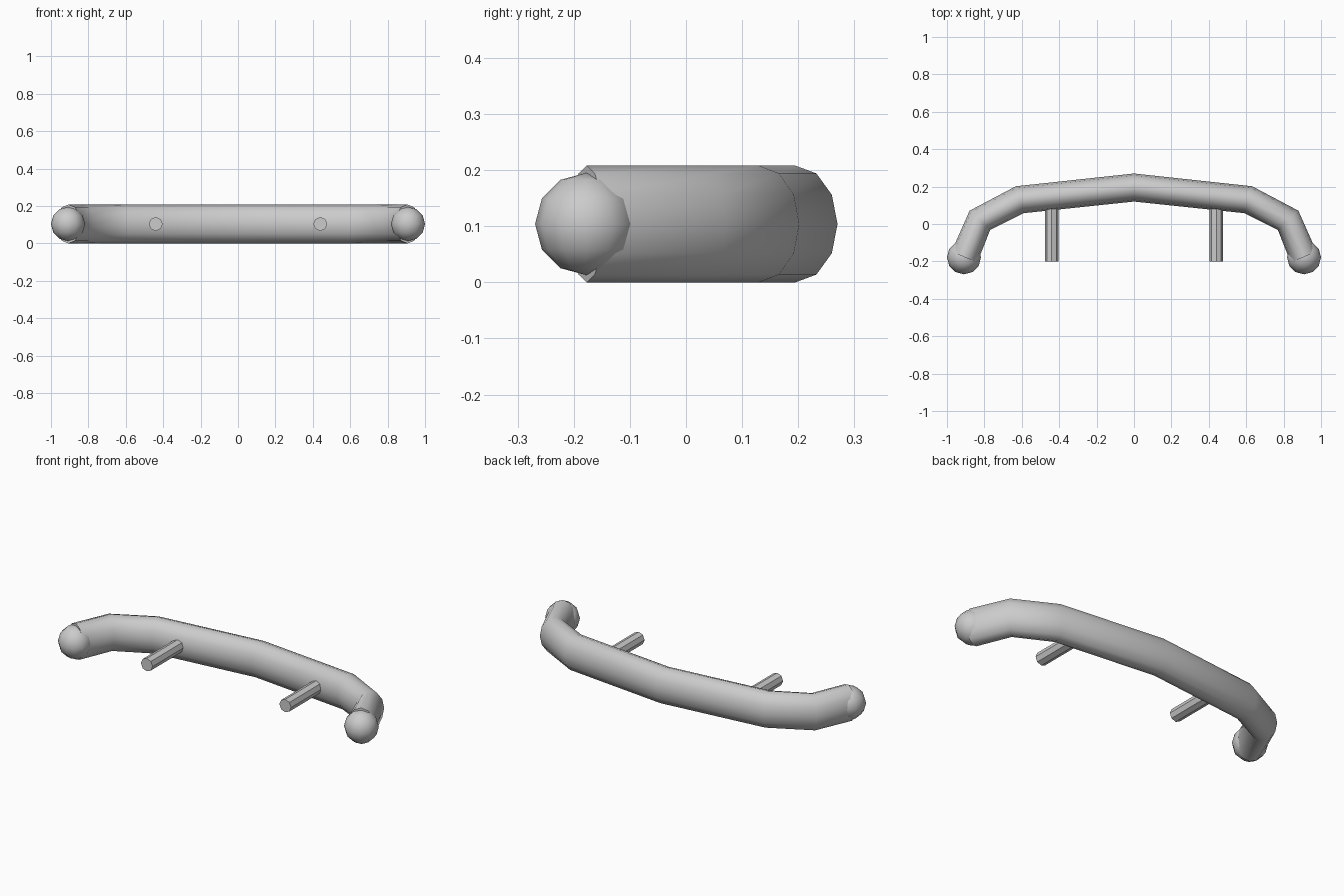
import bpy, bmesh, math
from mathutils import Vector, Matrix

if "Cube" in bpy.data.objects:
    bpy.data.objects.remove(bpy.data.objects["Cube"])

grey = bpy.data.materials.new("plain grey")
grey.diffuse_color = (0.6, 0.6, 0.6, 1)
grey.use_nodes = True
grey.node_tree.nodes["Principled BSDF"].inputs["Base Color"].default_value = grey.diffuse_color

Z = 0.104            # centre height of the bar
SIDES = 12


def finish(bm, name):
    bmesh.ops.recalc_face_normals(bm, faces=bm.faces)
    me = bpy.data.meshes.new(name)
    bm.to_mesh(me)
    bm.free()
    me.materials.append(grey)
    ob = bpy.data.objects.new(name, me)
    bpy.context.collection.objects.link(ob)
    return ob


# Bent bar: an oval section swept along a mirrored path
half = [(0.0, 0.195), (0.61, 0.13), (0.824, 0.02), (0.907, -0.177)]
path = [Vector((-x, y)) for x, y in reversed(half[1:])] + [Vector(p) for p in half]
bm = bmesh.new()
rings = []
for i, p in enumerate(path):
    before = (p - path[i - 1]).normalized() if i else None
    after = (path[i + 1] - p).normalized() if i < len(path) - 1 else None
    d = ((before or after) + (after or before)).normalized()
    side = Vector((-d.y, d.x))
    ring = []
    for k in range(SIDES):
        a = 2 * math.pi * k / SIDES
        q = p + side * 0.075 * math.sin(a)
        ring.append(bm.verts.new((q.x, q.y, Z + 0.104 * math.cos(a))))
    rings.append(ring)
for r0, r1 in zip(rings, rings[1:]):
    for k in range(SIDES):
        n = (k + 1) % SIDES
        bm.faces.new((r0[k], r0[n], r1[n], r1[k])).smooth = True
bm.faces.new(rings[0])
bm.faces.new(rings[-1])
finish(bm, "bent_bar")

for s, label in ((-1, "left"), (1, "right")):
    # Round end knobs
    bm = bmesh.new()
    bmesh.ops.create_uvsphere(bm, u_segments=12, v_segments=6, radius=0.091,
                              matrix=Matrix.Translation((s * 0.909, -0.178, Z)))
    for f in bm.faces:
        f.smooth = True
    finish(bm, label + "_end_knob")

    # Mounting rods running forward from inside the bar
    y0, y1 = -0.2, 0.14
    bm = bmesh.new()
    bmesh.ops.create_cone(bm, cap_ends=True, segments=8, radius1=0.037, radius2=0.037,
                          depth=y1 - y0,
                          matrix=Matrix.Translation((s * 0.44, (y0 + y1) / 2, Z))
                          @ Matrix.Rotation(math.pi / 2, 4, 'X'))
    finish(bm, label + "_mounting_rod")
